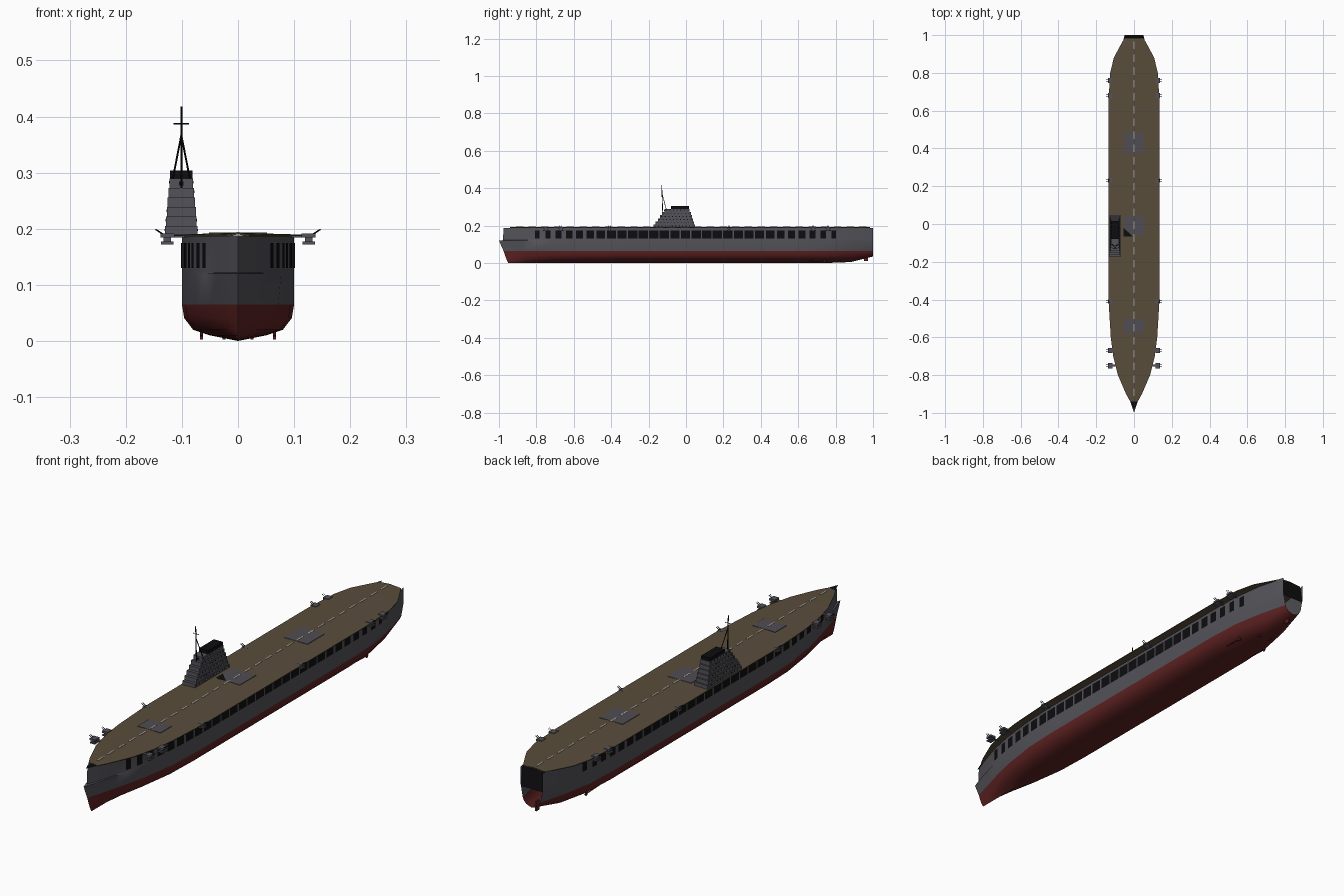
import bpy, bmesh, math
from mathutils import Vector

cube = bpy.data.objects.get("Cube")
if cube:
    bpy.data.objects.remove(cube, do_unlink=True)


def material(name, rgb):
    m = bpy.data.materials.new(name)
    m.use_nodes = True
    m.diffuse_color = (*rgb, 1)
    m.node_tree.nodes["Principled BSDF"].inputs["Base Color"].default_value = (*rgb, 1)
    return m


GREY = material("hull grey", (0.085, 0.085, 0.1))
RED = material("bottom red", (0.115, 0.016, 0.016))
BROWN = material("deck brown", (0.1, 0.074, 0.044))
BLACK = material("opening black", (0.004, 0.004, 0.005))
LIFT = material("lift grey", (0.08, 0.075, 0.085))
PALE = material("marking pale", (0.4, 0.38, 0.34))


def finish(name, bm, mats):
    mesh = bpy.data.meshes.new(name)
    bm.to_mesh(mesh)
    bm.free()
    for m in mats:
        mesh.materials.append(m)
    ob = bpy.data.objects.new(name, mesh)
    bpy.context.collection.objects.link(ob)
    return ob


def add_box(bm, lo, hi):
    vs = bmesh.ops.create_cube(bm, size=1)["verts"]
    for v in vs:
        v.co = [l + (c + 0.5) * (h - l) for c, l, h in zip(v.co, lo, hi)]


def add_rod(bm, a, b, r):
    a, b = Vector(a), Vector(b)
    vs = bmesh.ops.create_cone(bm, cap_ends=True, segments=6, radius1=r,
                               radius2=r, depth=(b - a).length)["verts"]
    turn = (b - a).to_track_quat("Z", "Y")
    for v in vs:
        v.co = turn @ v.co + (a + b) / 2


def interp(table, y):
    for (y0, w0), (y1, w1) in zip(table, table[1:]):
        if y <= y1:
            return w0 + (w1 - w0) * (y - y0) / (y1 - y0)
    return table[-1][1]


HULL = [(-1, 0), (-.94, .02), (-.88, .037), (-.8, .058), (-.7, .077), (-.55, .094),
        (-.4, .1), (0, .1), (.6, .1), (.75, .097), (.88, .08), (1, .05)]
DECK = [(-.94, .02), (-.9, .042), (-.8, .085), (-.7, .11), (-.6, .123), (-.4, .135),
        (.65, .135), (.8, .126), (.88, .107), (.94, .075), (.985, .05)]
# Section rows: width share, height, stem position
ROWS = [(0, 0, -.95), (.5, .01, -.955), (.8, .02, -.96), (.96, .041, -.968), (1, .065, -.976),
        (1, .12, -1), (1, .122, -.978), (1, .188, -.976)]


def hull_point(y, w, row):
    share, z, stem = row
    # fine lower ends, rising stern
    bow = max(0, (-.6 - y) / .4)
    aft = max(0, (y - .7) / .3)
    low = max(0, 1 - z / .12)
    lift = max(0, (y - .86) / .14) * .035 * max(0, 1 - z / .065)
    width = w * share * (1 - .6 * low * bow) * (1 - .45 * low * aft)
    shift = (stem + 1) * max(0, (-.75 - y) / .25)
    return Vector((width, y + shift, z + lift))


# Hull shell, red below the waterline, open at the stern
bm = bmesh.new()
stations = []
for y, w in HULL:
    right = [hull_point(y, w, r) for r in ROWS]
    left = [Vector((-p.x, p.y, p.z)) for p in right[:0:-1]]
    stations.append([bm.verts.new(p) for p in left + right])
for s, t in zip(stations, stations[1:]):
    for i in range(len(s) - 1):
        f = bm.faces.new((s[i], t[i], t[i + 1], s[i + 1]))
        f.material_index = int(max(v.co.z for v in f.verts) < .07)
        f.normal_update()
bmesh.ops.remove_doubles(bm, verts=bm.verts, dist=.0002)
for f in bm.faces:
    f.normal_update()
    c = f.calc_center_median()
    if f.normal.dot(Vector((c.x, 0, c.z - .1))) < 0:
        f.normal_flip()
hull = finish("hull", bm, [GREY, RED])
bpy.ops.object.select_all(action="DESELECT")
hull.select_set(True)
bpy.context.view_layer.objects.active = hull
bpy.ops.object.shade_smooth_by_angle(angle=math.radians(35))

# Flight deck with a slight crown
bm = bmesh.new()
prev = None
for y, w in DECK:
    row = [bm.verts.new(p) for p in ((-w, y, .189), (0, y, .193), (w, y, .189))]
    if prev:
        for i in (0, 1):
            bm.faces.new((prev[i], prev[i + 1], row[i + 1], row[i]))
    prev = row
deck = finish("flight_deck", bm, [BROWN])
solid = deck.modifiers.new("thickness", "SOLIDIFY")
solid.thickness = .003
solid.offset = -1

# Dark bow cap and dark stern opening
bm = bmesh.new()
bm.faces.new([bm.verts.new(p) for p in ((0, -.985, .189), (.02, -.935, .189), (-.02, -.935, .189))])
bm.faces.new([bm.verts.new(p) for p in
              ((-.05, .985, .188), (.05, .985, .188), (.05, .998, .11), (-.05, .998, .11))])
finish("end_openings", bm, [BLACK])

# Side openings, wider amidships
bm = bmesh.new()
count = 29
for i in range(count):
    y = -.795 + i * 1.585 / (count - 1)
    half = .011 + .014 * min(1, max(0, (.85 - abs(y)) / .5))
    for side in (-1, 1):
        pts = [(side * (interp(HULL, yy) + .002), yy, z)
               for yy, z in ((y - half, .13), (y + half, .13), (y + half, .175), (y - half, .175))]
        bm.faces.new([bm.verts.new(p) for p in pts[::side]])
finish("side_openings", bm, [BLACK])

# Deck lifts
bm = bmesh.new()
for y, hx, hy in ((.43, .052, .055), (-.01, .052, .052), (-.54, .052, .036)):
    add_box(bm, (-hx, y - hy, .19), (hx, y + hy, .1936))
finish("deck_lifts", bm, [LIFT])

# Centre line dashes
bm = bmesh.new()
for i in range(28):
    y = -.91 + i * .068
    add_box(bm, (-.003, y, .192), (.003, y + .04, .1942))
finish("centre_line", bm, [PALE])

# Dark wedge beside the island
bm = bmesh.new()
bm.faces.new([bm.verts.new(p) for p in
              ((-.055, -.02, .1945), (-.055, -.065, .1945), (-.008, -.065, .1945))])
finish("deck_wedge", bm, [BLACK])

# Stepped island with rows of ports
CX = -.101
island, ports = bmesh.new(), bmesh.new()
tiers = 6
step = .102 / tiers
for i in range(tiers):
    k = i / (tiers - 1)
    hx, y0, y1 = .029 - .008 * k, -.175 + .06 * k, .047 - .027 * k
    z = .188 + i * step
    add_box(island, (CX - hx, y0, z), (CX + hx, y1, z + step))
    n = 12 - i
    for j in range(n):
        y = y0 + (j + .5) * (y1 - y0) / n
        add_box(ports, (CX - hx - .0006, y - .003, z + .008),
                (CX + hx + .0006, y + .003, z + .012))
add_box(ports, (CX - .004, -.117, .277), (CX + .004, -.1, .284))
finish("island", island, [GREY])
finish("island_ports", ports, [BLACK])

# Funnel cap
bm = bmesh.new()
add_box(bm, (CX - .02, -.08, .289), (CX + .02, .017, .304))
finish("funnel_cap", bm, [BLACK])

# Tripod mast
bm = bmesh.new()
add_rod(bm, (CX, -.122, .2), (CX, -.13, .418), .002)
for dx in (-.016, .016):
    add_rod(bm, (CX + dx, -.105, .285), (CX, -.127, .367), .0017)
add_rod(bm, (CX - .014, -.128, .387), (CX + .014, -.128, .387), .0013)
finish("mast", bm, [BLACK])

# Gun platforms, mounts and barrels along both deck edges
platforms, barrels = bmesh.new(), bmesh.new()
for side in (-1, 1):
    for y, hy in ((-.75, .014), (-.67, .014), (-.41, .01), (.23, .01), (.68, .014), (.76, .014)):
        def span(x0, x1):
            return sorted((side * x0, side * x1))
        big = hy > .012
        a, b = span(.115, .137)
        add_box(platforms, (a, y - hy, .172), (b, y + hy, .177))
        a, b = span(.119, .133)
        add_box(platforms, (a, y - hy * .6, .177), (b, y + hy * .6, .184))
        a, b = span(.113, .138)
        add_box(platforms, (a, y - hy, .184), (b, y + hy, .192 if big else .19))
        a, b = span(.09, .118)
        add_box(platforms, (a, y - .005, .184), (b, y + .005, .188))
        for dy in (-.004, .004):
            add_rod(barrels, (side * .13, y + dy, .188), (side * .147, y + dy, .199), .0013)
finish("gun_platforms", platforms, [GREY])
finish("gun_barrels", barrels, [BLACK])

# Rudder, shafts and propellers
bm = bmesh.new()
add_box(bm, (-.003, .952, .01), (.003, .974, .05))
for x, y in ((-.065, .74), (.065, .74), (-.025, .82), (.025, .82)):
    add_box(bm, (x - .003, y - .004, .003), (x + .003, y + .004, .03))
    add_rod(bm, (x, y - .08, .012), (x, y + .01, .009), .002)
finish("running_gear", bm, [RED])
